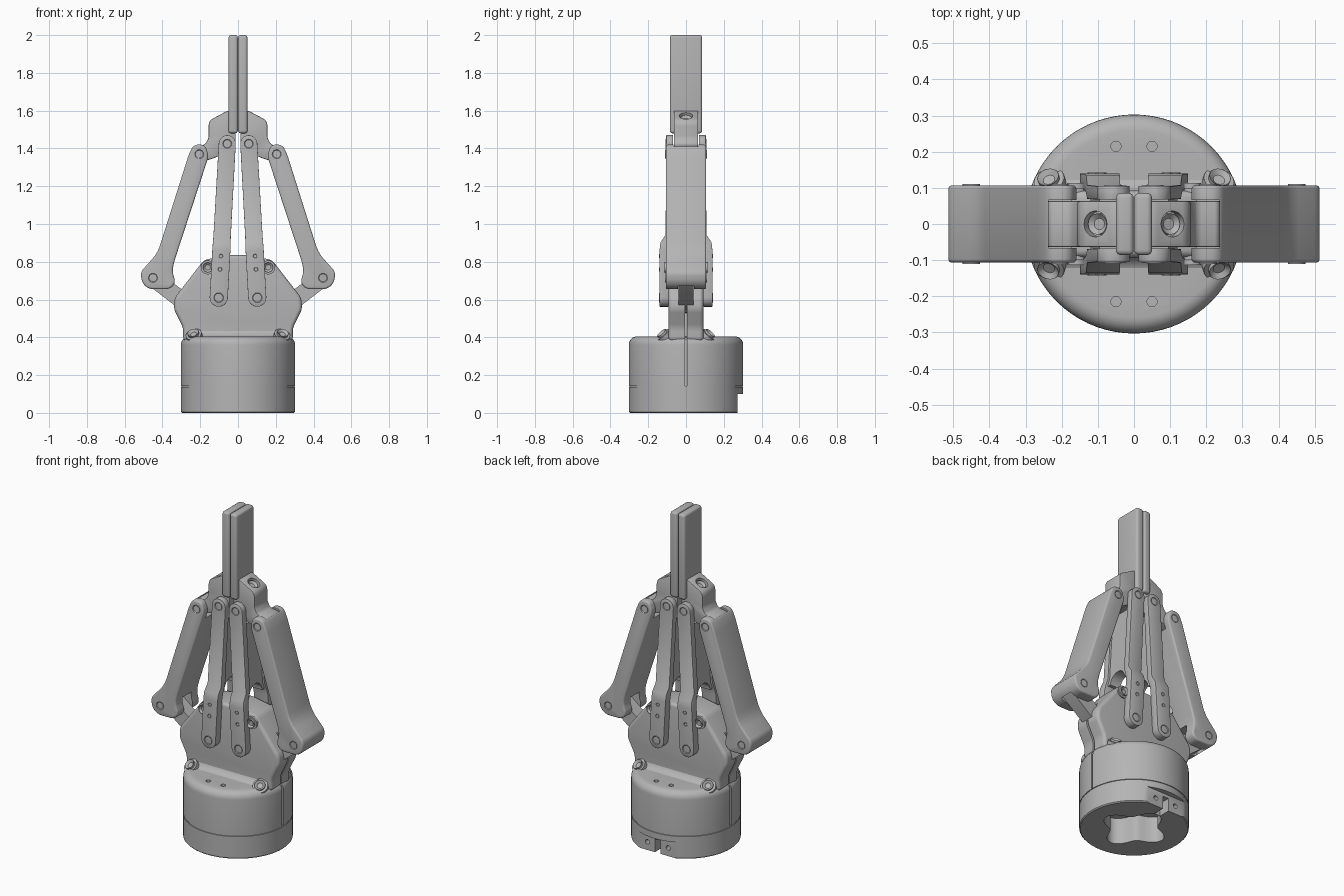
import bpy, bmesh
from math import sin, cos, pi, radians
from mathutils import Vector

cube = bpy.data.objects.get("Cube")
if cube:
    bpy.data.objects.remove(cube)

GREY = (0.46, 0.46, 0.46, 1)
grey = bpy.data.materials.new("machined_grey")
grey.use_nodes = True
grey.diffuse_color = GREY
grey.node_tree.nodes["Principled BSDF"].inputs["Base Color"].default_value = GREY


def activate(ob):
    bpy.ops.object.select_all(action='DESELECT')
    ob.select_set(True)
    bpy.context.view_layer.objects.active = ob


def make(name, bm):
    bmesh.ops.recalc_face_normals(bm, faces=bm.faces)
    me = bpy.data.meshes.new(name)
    bm.to_mesh(me)
    bm.free()
    me.materials.append(grey)
    ob = bpy.data.objects.new(name, me)
    bpy.context.collection.objects.link(ob)
    return ob


def modify(ob, kind, **settings):
    activate(ob)
    m = ob.modifiers.new(kind.lower(), kind)
    for k, v in settings.items():
        setattr(m, k, v)
    bpy.ops.object.modifier_apply(modifier=m.name)


def bevel(ob, width, segments=3):
    modify(ob, 'BEVEL', width=width, segments=segments, limit_method='ANGLE', angle_limit=radians(40))


def cut(ob, *cutters):
    for c in cutters:
        modify(ob, 'BOOLEAN', object=c, operation='DIFFERENCE', solver='EXACT')
        bpy.data.objects.remove(c)


def finish(ob, x=False, y=False):
    if x or y:
        modify(ob, 'MIRROR', use_axis=(x, y, False), use_mirror_merge=False)
    activate(ob)
    bpy.ops.object.shade_smooth_by_angle(angle=radians(35))


def prism(name, pts, y0, y1, corner=0.0):
    """Outline in x and z, corners rounded, extruded along y."""
    bm = bmesh.new()
    bm.faces.new([bm.verts.new((x, y0, z)) for x, z in pts])
    if corner:
        bmesh.ops.bevel(bm, geom=bm.verts[:], offset=corner, segments=5, profile=0.5,
                        affect='VERTICES', clamp_overlap=True)
    ext = bmesh.ops.extrude_face_region(bm, geom=bm.faces[:])
    bmesh.ops.translate(bm, vec=(0, y1 - y0, 0),
                        verts=[g for g in ext["geom"] if isinstance(g, bmesh.types.BMVert)])
    return make(name, bm)


def box(name, lo, hi):
    return prism(name, [(lo[0], lo[2]), (hi[0], lo[2]), (hi[0], hi[2]), (lo[0], hi[2])], lo[1], hi[1])


def loft(name, rings):
    bm = bmesh.new()
    vs = [[bm.verts.new(p) for p in ring] for ring in rings]
    n = len(vs[0])
    for a, b in zip(vs, vs[1:]):
        for i in range(n):
            bm.faces.new((a[i], a[(i + 1) % n], b[(i + 1) % n], b[i]))
    bm.faces.new(vs[0])
    bm.faces.new(vs[-1])
    return make(name, bm)


def rod(name, loc, axis, r, depth, sides=24, socket=False):
    """Cylinder whose outer cap is at loc and faces along axis."""
    bm = bmesh.new()
    rot = Vector(axis).normalized().to_track_quat('Z', 'Y')
    bmesh.ops.create_cone(bm, cap_ends=True, segments=sides, radius1=r, radius2=r, depth=depth)
    if socket:
        cap = max(bm.faces, key=lambda f: f.calc_center_median().z)
        bmesh.ops.inset_region(bm, faces=[cap], thickness=r * 0.45)
        bmesh.ops.translate(bm, verts=cap.verts[:], vec=(0, 0, -r * 0.4))
    for v in bm.verts:
        v.co = Vector(loc) + rot @ (v.co - Vector((0, 0, depth / 2)))
    return make(name, bm)


def capsule(p, q, r, n=10):
    p, q = Vector(p), Vector(q)
    d = (q - p).normalized()
    side = Vector((-d.y, d.x))
    arc = [pi * i / n for i in range(n + 1)]
    return [q + r * (d * sin(a) - side * cos(a)) for a in arc] + \
           [p + r * (side * cos(a) - d * sin(a)) for a in arc]


# Round base with a seam groove, hollow underside and rear connector notch
R = 0.303
profile = [(R - 0.006, 0), (R, 0.006), (R, 0.137), (R - 0.004, 0.138), (R - 0.004, 0.142), (R, 0.143)]
profile += [(R - 0.045 * (1 - cos(a)), 0.36 + 0.045 * sin(a)) for a in [pi / 12 * i for i in range(7)]]
N = 72
base = loft("base", [[(r * cos(2 * pi * i / N), r * sin(2 * pi * i / N), z) for i in range(N)]
                     for r, z in profile])
cut(base, rod("cavity_cutter", (0, 0, 0.03), (0, 0, 1), 0.25, 0.1, 64))
wave = [(0.165 + 0.035 * cos(4 * i * pi / 32), i * pi / 32) for i in range(64)]
cut(base, loft("core_cutter", [[(r * cos(a), r * sin(a), z) for r, a in wave] for z in (-0.02, 0.16)]))
cut(base, box("notch_cutter", (-0.2, 0.272, -0.05), (0.2, 0.4, 0.1)),
    box("slot_cutter", (-0.02, 0.2, -0.05), (0.02, 0.4, 0.08)))
for s in (1, -1):
    cut(base, box("slit_cutter", (s * 0.35 - 0.07, -0.006, 0.143), (s * 0.35 + 0.07, 0.006, 0.5)),
        rod("tab_hole_cutter", (s * 0.07, 0.3, 0.05), (0, 1, 0), 0.014, 0.06))
    for t in (1, -1):
        cut(base, rod("top_hole_cutter", (s * 0.05, t * 0.215, 0.45), (0, 0, 1), 0.014, 0.06),
            rod("mount_hole_cutter", (s * 0.15, t * 0.15, 0.06), (0, 0, 1), 0.02, 0.1))
finish(base)

# Palm body
half = [(0.29, 0.38), (0.29, 0.45), (0.34, 0.55), (0.335, 0.61), (0.18, 0.81)]
palm = prism("palm", half + [(0.05, 0.835)] + [(-x, z) for x, z in [(0.05, 0.835)] + half[::-1]],
             -0.092, 0.092, 0.02)
bevel(palm, 0.025, 4)
for s in (1, -1):
    cut(palm, box("palm_slit_cutter", (s * 0.31 - 0.05, -0.006, 0.3), (s * 0.31 + 0.05, 0.006, 0.7)))
finish(palm)

# Curved foot between palm and base
foot_arc = [(0.145 - 0.06 * sin(a), 0.46 - 0.06 * cos(a)) for a in [pi / 12 * i for i in range(7)]]
section = foot_arc + [(-y, z) for y, z in foot_arc[::-1]]
finish(loft("palm_foot", [[(x, y * k, z) for y, z in section]
                          for x, k in ((-0.25, 0.9), (-0.21, 1), (0.21, 1), (0.25, 0.9))]))

# Tilted corner screws with bosses
tilt = Vector((0.25, -0.65, 0.75)).normalized()
spot = Vector((0.238, -0.13, 0.425))
finish(rod("corner_boss", spot - tilt * 0.012, tilt, 0.043, 0.08), True, True)
finish(rod("corner_screw", spot, tilt, 0.03, 0.03, socket=True), True, True)

# Upper palm screws
finish(rod("palm_boss", (0.16, -0.1, 0.77), (0, -1, 0), 0.037, 0.05), True, True)
finish(rod("palm_screw", (0.16, -0.113, 0.77), (0, -1, 0), 0.026, 0.03, socket=True), True, True)

# Inner link: front and back stepped bars joined by an arched web
low, high = Vector((0.102, 0.61)), Vector((0.057, 1.425))
axis = (high - low).normalized()
side = Vector((axis.y, -axis.x))
length = (high - low).length
caps = [pi / 2 * i / 6 for i in range(7)]
stations = [(-0.048 * cos(a), max(0.048 * sin(a), 0.004), 0.093, 0.14) for a in caps]
stations += [(0.25, 0.048, 0.093, 0.14), (0.29, 0.047, 0.085, 0.135), (0.33, 0.046, 0.069, 0.108)]
stations += [(length + 0.045 * sin(a), max(0.045 * cos(a), 0.004), 0.068, 0.105) for a in caps]
rings = []
for t, w, inner, outer in stations:
    a, b = low + axis * t - side * w, low + axis * t + side * w
    rings.append([(a.x, -inner, a.y), (b.x, -inner, b.y), (b.x, -outer, b.y), (a.x, -outer, a.y)])
bar = loft("inner_link_bar", rings)
bevel(bar, 0.006, 2)
finish(bar, True, True)

web = prism("inner_link_web", [(0.05, 0.9), (0.12, 0.9), (0.095, 1.34), (0.025, 1.34)], -0.08, 0.08)
cut(web, rod("arch_cutter", (0.3, 0, 0.9), (1, 0, 0), 0.06, 0.5, 32))
finish(web, True)

# Outer link: wide block forked at both ends
outline = [(0.155, 1.36), (0.175, 1.42), (0.235, 1.42), (0.26, 1.37), (0.418, 0.87), (0.44, 0.83),
           (0.517, 0.745), (0.507, 0.685), (0.47, 0.655), (0.36, 0.655), (0.33, 0.69), (0.348, 0.75),
           (0.338, 0.8)]
link = prism("outer_link", outline, -0.107, 0.107, 0.022)
bevel(link, 0.01)
cut(link, box("top_fork_cutter", (0.1, -0.067, 1.31), (0.237, 0.067, 1.5)),
    box("elbow_fork_cutter", (0.3, -0.042, 0.6), (0.49, 0.042, 0.77)),
    rod("link_hole_cutter", (0.373, 0.2, 0.7), (0, 1, 0), 0.024, 0.4))
finish(link, True)

# Drive arm from palm to elbow
arm = prism("drive_arm", capsule((0.27, 0.575), (0.445, 0.71), 0.045), -0.04, 0.04)
cut(arm, rod("arm_hole_cutter", (0.373, 0.2, 0.7), (0, 1, 0), 0.024, 0.4))
finish(arm, True)

# Finger knuckle with a sunken socket screw
knuckle = prism("finger_knuckle", [(0.012, 1.48), (0.03, 1.6), (0.055, 1.6), (0.145, 1.552), (0.156, 1.53),
                                   (0.156, 1.455), (0.175, 1.42), (0.235, 1.41), (0.245, 1.35),
                                   (0.2, 1.325), (0.11, 1.355), (0.07, 1.385), (0.014, 1.39)],
                -0.064, 0.064, 0.012)
bevel(knuckle, 0.006, 2)
slope = Vector((0.47, 0, 0.88))
cut(knuckle, rod("knuckle_cutter", Vector((0.107, 0, 1.573)) + slope * 0.03, slope, 0.036, 0.06))
finish(knuckle, True)
finish(rod("knuckle_screw", Vector((0.107, 0, 1.573)) - slope * 0.012, slope, 0.029, 0.03, socket=True), True)

# Fingertip pads, closed together
tip = box("fingertip", (0.001, -0.086, 1.48), (0.05, 0.086, 2.0))
bevel(tip, 0.014, 4)
finish(tip, True)

# Pivot pins and small rivets
for name, x, z, y, r in (("lower_pin", 0.102, 0.61, 0.143, 0.026), ("upper_pin", 0.057, 1.425, 0.108, 0.024),
                         ("link_pin", 0.205, 1.37, 0.11, 0.024), ("elbow_pin", 0.45, 0.715, 0.11, 0.024),
                         ("low_rivet", 0.095, 0.76, 0.142, 0.011), ("high_rivet", 0.091, 0.83, 0.142, 0.011)):
    finish(rod(name, (x, -y, z), (0, -1, 0), r, 0.02, socket=True), True, True)
